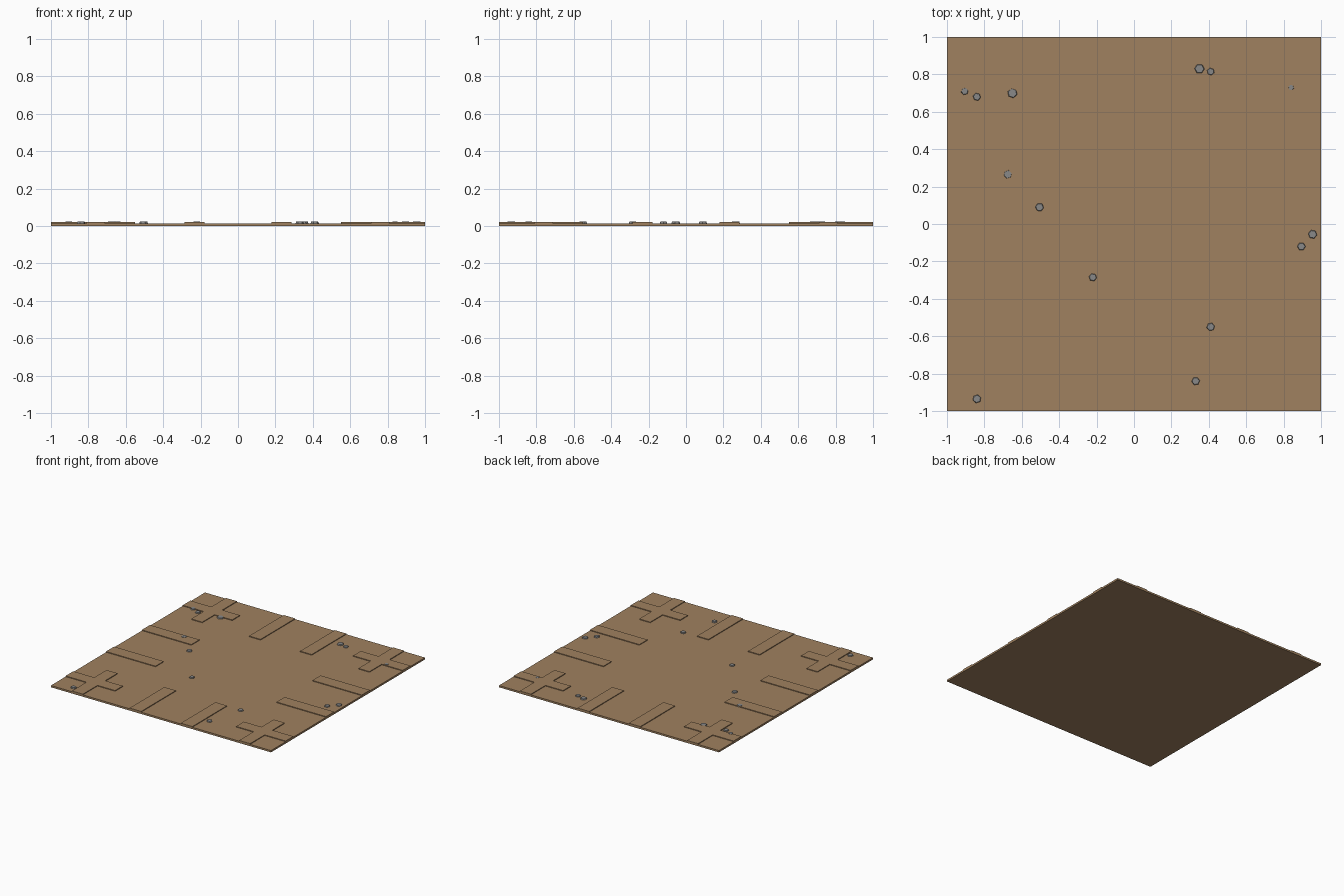
import bpy, bmesh, math, random

if "Cube" in bpy.data.objects:
    bpy.data.objects.remove(bpy.data.objects["Cube"])

random.seed(4)
GROUND, TOP = 0.015, 0.021


def material(name, rgb):
    m = bpy.data.materials.new(name)
    m.diffuse_color = (*rgb, 1)
    m.use_nodes = True
    m.node_tree.nodes["Principled BSDF"].inputs["Base Color"].default_value = m.diffuse_color
    return m


dirt = material("dirt_brown", (0.35, 0.22, 0.115))
grey = material("stone_grey", (0.25, 0.25, 0.25))


def finish(name, bm, mat):
    me = bpy.data.meshes.new(name)
    bm.to_mesh(me)
    bm.free()
    me.materials.append(mat)
    ob = bpy.data.objects.new(name, me)
    bpy.context.collection.objects.link(ob)
    return ob


# Tile: one welded grid; cells covered by raised strips running in from the
# edges (crossing in the corners) are lifted above the ground level
strips = [(-0.81, -0.71), (-0.285, -0.18), (0.18, 0.285), (0.71, 0.81)]
cuts = sorted({-1, -0.55, 0.55, 1, *[v for s in strips for v in s]})


def raised(x, y):
    on = lambda v: any(a < v < b for a, b in strips)
    return (on(x) and abs(y) > 0.55) or (on(y) and abs(x) > 0.55)


def height(i, j):
    n = len(cuts) - 1
    if not (0 <= i < n and 0 <= j < n):
        return 0
    x, y = (cuts[i] + cuts[i + 1]) / 2, (cuts[j] + cuts[j + 1]) / 2
    return TOP if raised(x, y) else GROUND


bm = bmesh.new()
quad = lambda *pts: bm.faces.new([bm.verts.new(p) for p in pts])
n = len(cuts) - 1
for i in range(n):
    for j in range(n):
        x0, x1, y0, y1 = cuts[i], cuts[i + 1], cuts[j], cuts[j + 1]
        h = height(i, j)
        quad((x0, y0, h), (x1, y0, h), (x1, y1, h), (x0, y1, h))
        quad((x0, y1, 0), (x1, y1, 0), (x1, y0, 0), (x0, y0, 0))
        # side walls down to any lower neighbour
        for di, dj, a, b in ((0, -1, (x0, y0), (x1, y0)), (1, 0, (x1, y0), (x1, y1)),
                             (0, 1, (x1, y1), (x0, y1)), (-1, 0, (x0, y1), (x0, y0))):
            g = height(i + di, j + dj)
            if g < h:
                quad((*a, g), (*b, g), (*b, h), (*a, h))
bmesh.ops.remove_doubles(bm, verts=bm.verts, dist=1e-5)
finish("dirt_tile", bm, dirt)

# Pebbles: low flat stones with chamfered tops (x, y, radius)
pebbles = [(-0.905, 0.71, 0.022), (-0.84, 0.68, 0.023), (-0.65, 0.70, 0.029),
           (0.35, 0.83, 0.029), (0.41, 0.815, 0.022), (0.84, 0.73, 0.018),
           (-0.675, 0.265, 0.026), (-0.505, 0.09, 0.025), (-0.22, -0.285, 0.023),
           (0.41, -0.55, 0.024), (0.33, -0.84, 0.024), (-0.84, -0.935, 0.025),
           (0.895, -0.12, 0.024), (0.955, -0.055, 0.026)]
for k, (x, y, r) in enumerate(pebbles):
    bm = bmesh.new()
    bmesh.ops.create_cone(bm, cap_ends=True, segments=6, radius1=r,
                          radius2=r * 0.8, depth=0.0135)
    ob = finish(f"pebble_{k + 1}", bm, grey)
    ob.location = (x, y, 0.0165)
    ob.rotation_euler.z = random.uniform(0, math.pi)
